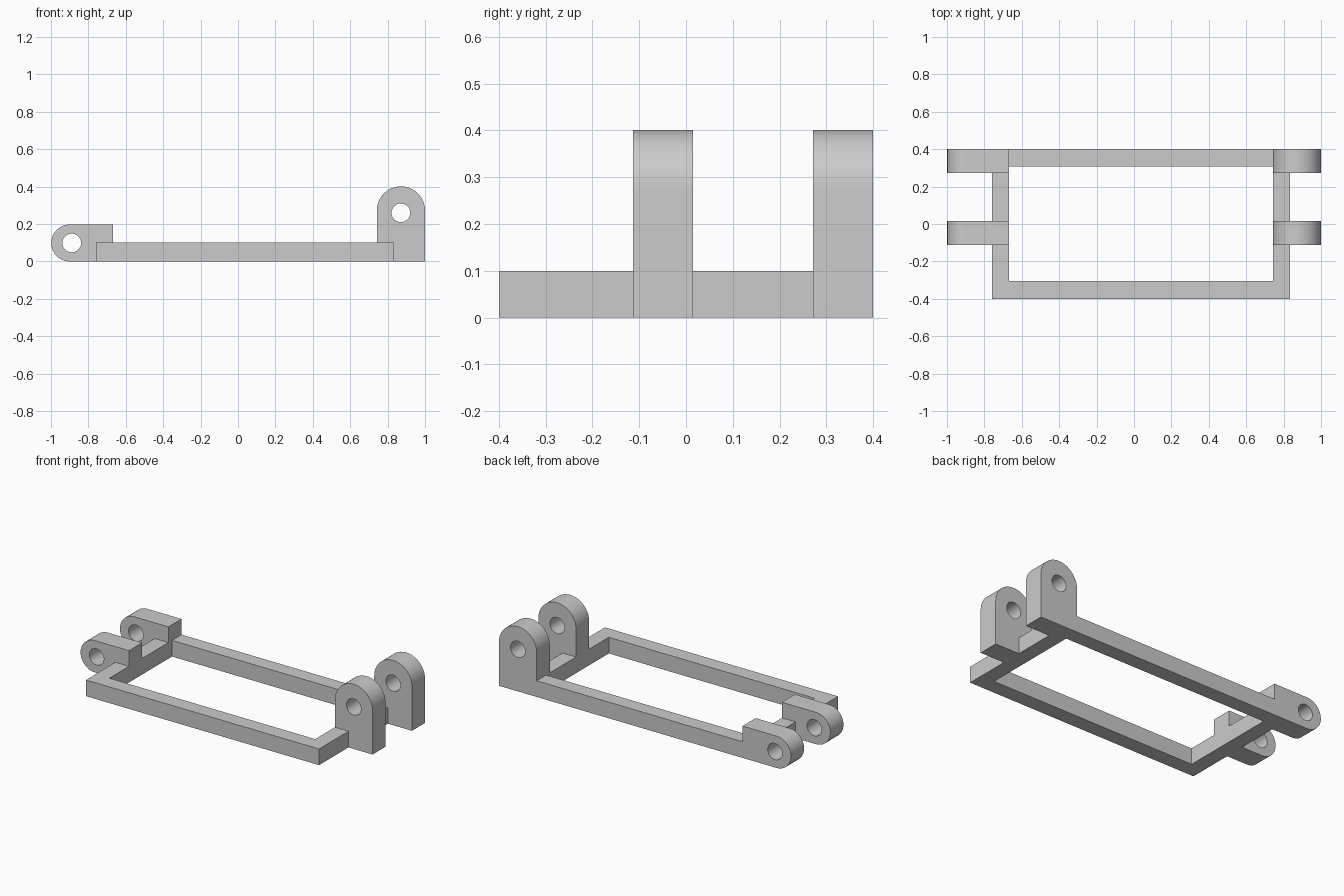
import bpy, bmesh
from math import sin, cos, pi
from mathutils import Vector

if "Cube" in bpy.data.objects:
    bpy.data.objects.remove(bpy.data.objects["Cube"], do_unlink=True)

grey = bpy.data.materials.new("light grey")
grey.use_nodes = True
grey.diffuse_color = (0.6, 0.6, 0.6, 1)
grey.node_tree.nodes["Principled BSDF"].inputs["Base Color"].default_value = (0.6, 0.6, 0.6, 1)


def arc(cx, cy, r, start, end, steps):
    return [(cx + r * cos(start + (end - start) * i / steps),
             cy + r * sin(start + (end - start) * i / steps)) for i in range(steps + 1)]


def rectangle(x0, x1, y0, y1):
    return [(x0, y0), (x1, y0), (x1, y1), (x0, y1)]


def plate(name, loops, place, depth):
    """Extrude an outline with a hole; place maps profile points to 3D."""
    bm = bmesh.new()
    edges = []
    for loop in loops:
        verts = [bm.verts.new(place(*p)) for p in loop]
        edges += [bm.edges.new((verts[i - 1], verts[i])) for i in range(len(verts))]
    bmesh.ops.triangle_fill(bm, edges=edges, use_beauty=True)
    top = bmesh.ops.extrude_face_region(bm, geom=bm.faces[:], use_keep_orig=True)
    moved = [g for g in top["geom"] if isinstance(g, bmesh.types.BMVert)]
    bmesh.ops.translate(bm, verts=moved, vec=Vector(depth))
    bmesh.ops.recalc_face_normals(bm, faces=bm.faces[:])
    mesh = bpy.data.meshes.new(name)
    bm.to_mesh(mesh)
    bm.free()
    mesh.materials.append(grey)
    obj = bpy.data.objects.new(name, mesh)
    bpy.context.collection.objects.link(obj)
    bpy.ops.object.select_all(action="DESELECT")
    obj.select_set(True)
    bpy.context.view_layer.objects.active = obj
    bpy.ops.object.shade_smooth_by_angle(angle=pi / 6)


# Rectangular base frame
plate("base_frame",
      [rectangle(-0.76, 0.835, -0.4, 0.4), rectangle(-0.667, 0.742, -0.305, 0.307)],
      lambda x, y: (x, y, 0), (0, 0, 0.1))

# Lug profiles in the x-z plane, each with a pin hole
low_lug = [(-0.667, 0), (-0.667, 0.197)] + arc(-0.9, 0.0985, 0.0985, pi / 2, 3 * pi / 2, 32)
low_hole = arc(-0.889, 0.0985, 0.05, 0, 2 * pi, 32)[:-1]
tall_lug = [(0.742, 0), (1, 0)] + arc(0.871, 0.272, 0.129, 0, pi, 32)
tall_hole = arc(0.871, 0.26, 0.05, 0, 2 * pi, 32)[:-1]

# Front and back pairs of lugs
for side, y in (("front", -0.113), ("back", 0.272)):
    for kind, loops in (("low_lug", [low_lug, low_hole]), ("tall_lug", [tall_lug, tall_hole])):
        plate(side + "_" + kind, loops, lambda x, z: (x, y, z), (0, 0.128, 0))
